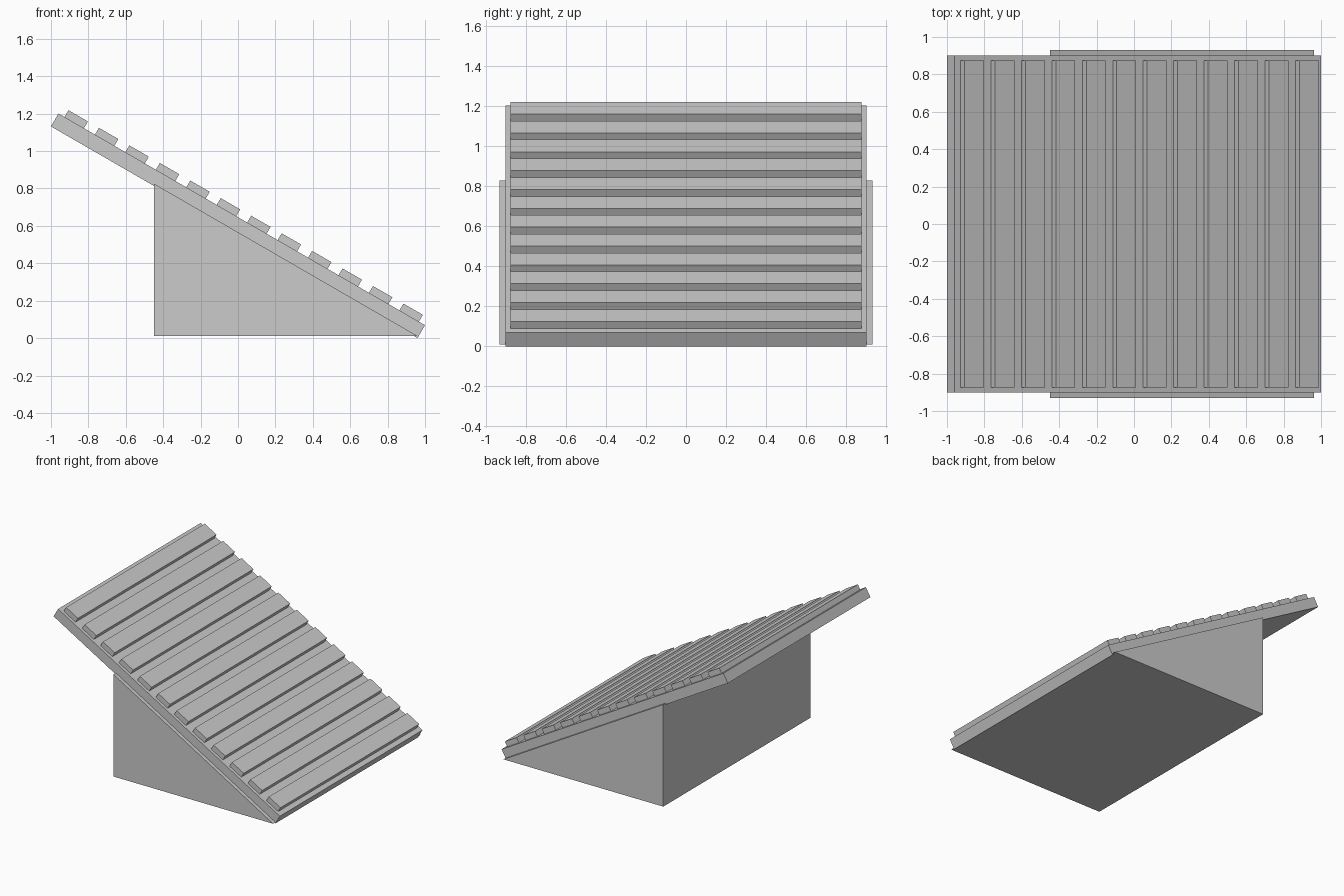
import bpy
from math import cos, sin, radians

if "Cube" in bpy.data.objects:
    bpy.data.objects.remove(bpy.data.objects["Cube"])

A = radians(30)          # slope angle
LENGTH, THICK = 2.263, 0.08
ORIGIN = (-1.0, LENGTH * sin(A))   # lower corner at the high end


def slope(u, v):
    """Point at distance u down the slope and v out from its underside."""
    return (ORIGIN[0] + u * cos(A) + v * sin(A), ORIGIN[1] - u * sin(A) + v * cos(A))


def prism(name, profile, half_width):
    """Extrude an xz profile evenly about y = 0."""
    n = len(profile)
    verts = [(x, y, z) for y in (-half_width, half_width) for x, z in profile]
    faces = [tuple(range(n)), tuple(reversed(range(n, 2 * n)))]
    faces += [(i, i + n, (i + 1) % n + n, (i + 1) % n) for i in range(n)]
    mesh = bpy.data.meshes.new(name)
    mesh.from_pydata(verts, [], faces)
    mesh.update()
    obj = bpy.data.objects.new(name, mesh)
    bpy.context.collection.objects.link(obj)
    return obj


def board(name, u0, u1, v0, v1, half_width):
    return prism(name, [slope(u0, v0), slope(u1, v0), slope(u1, v1), slope(u0, v1)], half_width)


# Wedge base under the ramp
prism("wedge_base", [(-0.45, 0.01), (0.962, 0.01), (-0.45, 0.826)], 0.93)

# Sloping ramp deck
board("ramp_deck", 0, LENGTH, 0, THICK, 0.9)

# Evenly spaced grip slats
COUNT, SLAT, PITCH = 12, 0.12, 0.188
for i in range(COUNT):
    mid = LENGTH / 2 + (i - (COUNT - 1) / 2) * PITCH
    board(f"slat_{i + 1}", mid - SLAT / 2, mid + SLAT / 2, THICK - 0.002, THICK + 0.042, 0.875)
